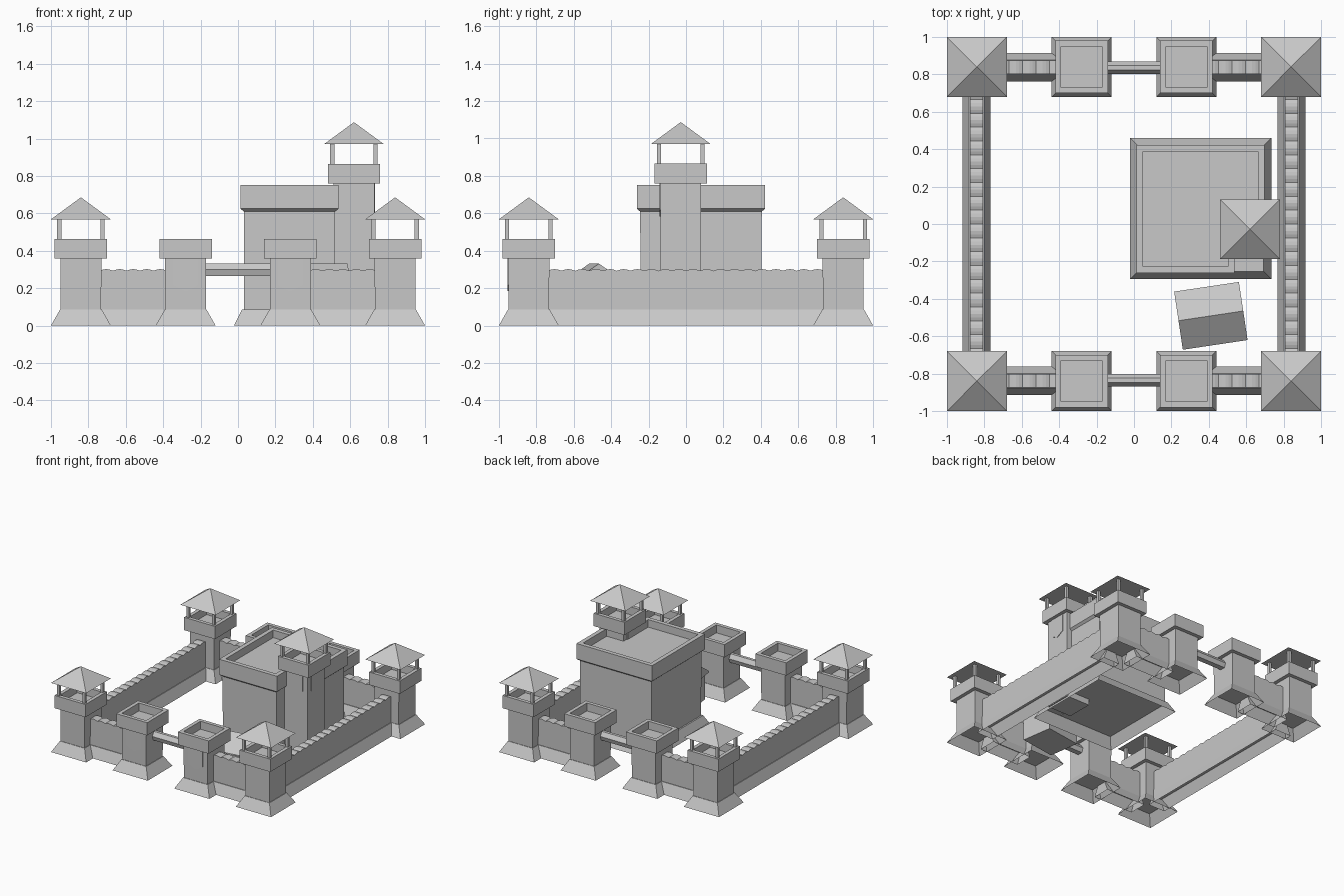
import bpy, bmesh, math
from mathutils import Matrix

if "Cube" in bpy.data.objects:
    bpy.data.objects.remove(bpy.data.objects["Cube"])

stone = bpy.data.materials.new("stone_grey")
stone.diffuse_color = (0.58, 0.58, 0.58, 1)
stone.use_nodes = True
stone.node_tree.nodes["Principled BSDF"].inputs["Base Color"].default_value = stone.diffuse_color


def finish(name, bm, matrix=Matrix()):
    bmesh.ops.recalc_face_normals(bm, faces=bm.faces)
    me = bpy.data.meshes.new(name)
    bm.to_mesh(me)
    bm.free()
    me.materials.append(stone)
    ob = bpy.data.objects.new(name, me)
    ob.matrix_world = matrix
    bpy.context.collection.objects.link(ob)
    return ob


def loft(name, rings, matrix=Matrix(), bottom=True):
    """Skin a list of (outline, z) rings; the bottom cap is optional."""
    bm = bmesh.new()
    loops = [[bm.verts.new((x, y, z)) for x, y in pts] for pts, z in rings]
    for a, b in zip(loops, loops[1:]):
        for i in range(len(a)):
            j = (i + 1) % len(a)
            bm.faces.new((a[i], a[j], b[j], b[i]))
    if bottom:
        bm.faces.new(loops[0][::-1])
    bm.faces.new(loops[-1])
    return finish(name, bm, matrix)


def rect(hx, hy=None, cx=0, cy=0):
    hy = hx if hy is None else hy
    return [(cx - hx, cy - hy), (cx + hx, cy - hy), (cx + hx, cy + hy), (cx - hx, cy + hy)]


def prism(name, pts, y0, y1, matrix=Matrix()):
    """Extrude an x-z profile from y0 to y1."""
    bm = bmesh.new()
    a = [bm.verts.new((x, y0, z)) for x, z in pts]
    b = [bm.verts.new((x, y1, z)) for x, z in pts]
    for i in range(len(a)):
        j = (i + 1) % len(a)
        bm.faces.new((a[i], a[j], b[j], b[i]))
    bm.faces.new(a)
    bm.faces.new(b[::-1])
    return finish(name, bm, matrix)


def at(x, y, z=0, turn=0):
    return Matrix.Translation((x, y, z)) @ Matrix.Rotation(turn, 4, 'Z')


def head(name, m, z):
    # hollow square parapet on top of a tower
    loft(name + "_parapet", [(rect(0.105), z), (rect(0.14), z), (rect(0.14), z + 0.105),
                             (rect(0.11), z + 0.105), (rect(0.11), z + 0.04)], m)


def canopy(name, m, z):
    # four posts and a pyramid roof
    for sx in (-1, 1):
        for sy in (-1, 1):
            p = rect(0.011, None, sx * 0.116, sy * 0.116)
            loft(name + "_post", [(p, z), (p, z + 0.112)], m)
    loft(name + "_roof", [(rect(0.16), z + 0.105), (rect(0.0005), z + 0.222)], m)


def tower(name, m):
    # open-bottomed flared base, shaft and parapet
    loft(name + "_base", [(rect(0.16), 0), (rect(0.112), 0.085)], m, False)
    loft(name + "_shaft", [(rect(0.108), 0.08), (rect(0.110), 0.37)], m)
    head(name, m, 0.358)


def shield(name, m, top):
    # pointed plate on a tower face
    prism(name, [(-0.065, top), (-0.065, top - 0.148), (0, top - 0.181),
                 (0.065, top - 0.148), (0.065, top)], -0.113, -0.105, m)


def wall(name, m, half):
    # open-bottomed flared foot and a wall with a gently scalloped top
    loft(name + "_foot", [(rect(half, 0.075), 0), (rect(half, 0.040), 0.085)], m, False)
    n = max(2, round(2 * half / 0.075)) * 4
    top = [(-half + 2 * half * i / n,
            0.293 + 0.009 * abs(math.sin(math.pi * i / 4))) for i in range(n + 1)]
    prism(name + "_logs", [(-half, 0.08)] + top + [(half, 0.08)], -0.035, 0.035, m)


# corner towers, gate towers and curtain walls
for sx in (-1, 1):
    wall("side_wall", at(sx * 0.843, 0, 0, math.pi / 2), 0.74)
    for sy in (-1, 1):
        m = at(sx * 0.84, sy * 0.84)
        tower("corner_tower", m)
        canopy("corner_tower", m, 0.463)
        g = at(sx * 0.28, sy * 0.84)
        tower("gate_tower", g)
        if sy < 0:
            shield("gate_shield", g, 0.365)
        wall("gate_wall", at(sx * 0.56, sy * 0.838), 0.18)

# bridges between the gate towers
for sy in (-1, 1):
    loft("gate_bridge", [(rect(0.18, 0.022), 0.265), (rect(0.18, 0.034), 0.30),
                         (rect(0.18, 0.012), 0.333)], at(0, sy * 0.835))


# keep with a notched corner for the watchtower
def notched(r):
    nx, ny = 0.195 + r, 0.345 - r
    x0, x1, y0, y1 = 0.356 - r, 0.356 + r, 0.08 - r, 0.08 + r
    return [(x0, y0), (nx, y0), (nx, ny), (x1, ny), (x1, y1), (x0, y1)]


loft("keep_base", [(rect(0.378, None, 0.357, 0.083), 0),
                   (rect(0.336, None, 0.357, 0.083), 0.085)], bottom=False)
loft("keep_body", [(notched(0.323), 0.08), (notched(0.325), 0.64)])
loft("keep_parapet", [(notched(0.323), 0.608), (notched(0.343), 0.625), (notched(0.343), 0.752),
                      (notched(0.308), 0.752), (notched(0.308), 0.69)])

# watchtower
w = at(0.62, -0.028)
loft("watchtower_shaft", [(rect(0.109), 0.03), (rect(0.109), 0.77)], w)
head("watchtower", w, 0.76)
canopy("watchtower", w, 0.865)
shield("watchtower_front_shield", w, 0.765)
shield("watchtower_side_shield", at(0.62, -0.028, 0, math.pi / 2), 0.765)

# courtyard hut, slightly turned
h = at(0.411, -0.491, 0, math.radians(8.5))
loft("hut_body", [(rect(0.155, 0.13), 0), (rect(0.155, 0.13), 0.235)], h)
prism("hut_roof", [(-0.157, 0.215), (0.157, 0.215), (0.157, 0.225), (0, 0.331), (-0.157, 0.225)],
      -0.175, 0.175, h @ Matrix.Rotation(math.pi / 2, 4, 'Z'))
